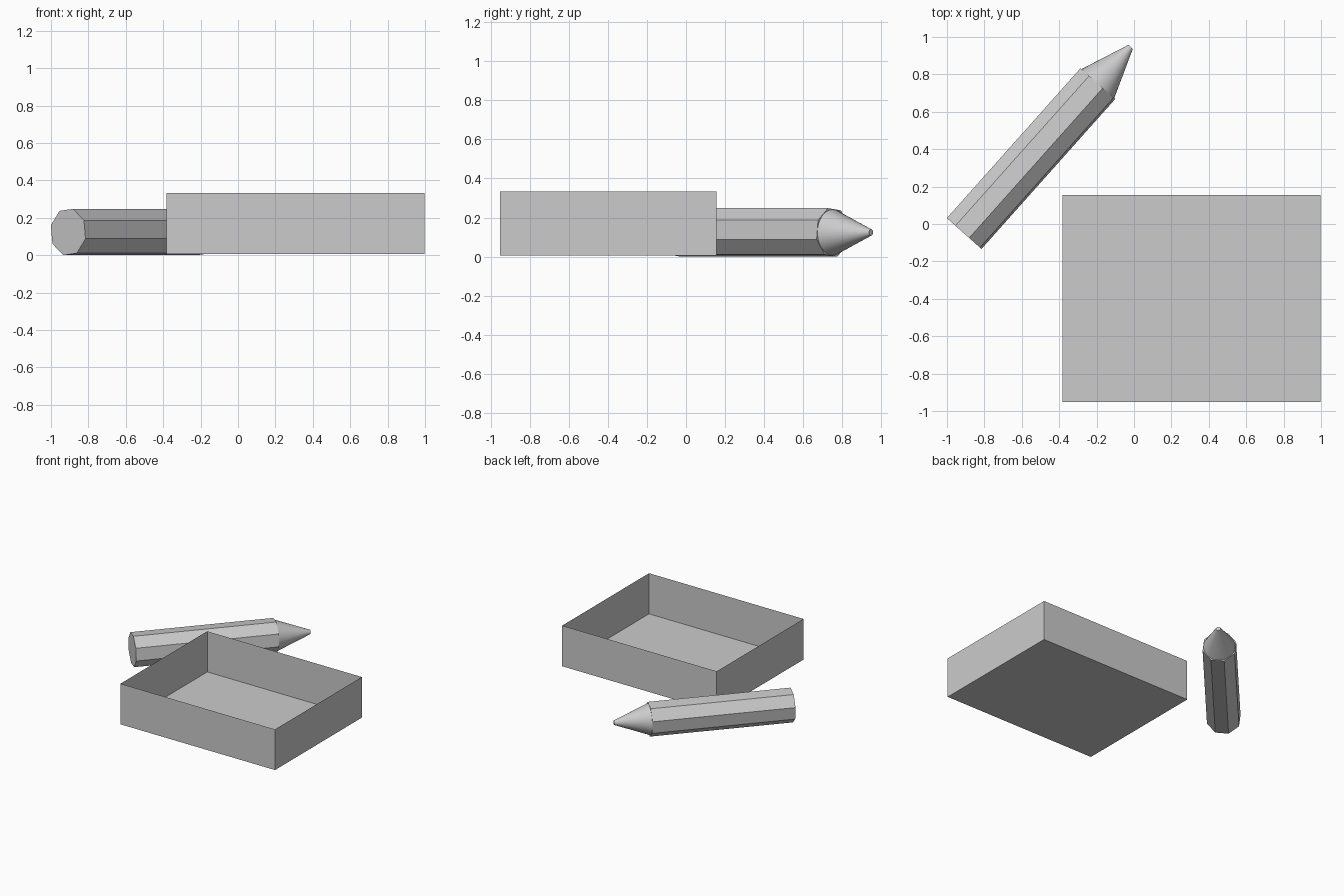
import bpy
import bmesh
from math import radians
from mathutils import Matrix, Vector

cube = bpy.data.objects.get("Cube")
if cube:
    bpy.data.objects.remove(cube, do_unlink=True)

# Single plain grey material
grey = bpy.data.materials.new("plain grey")
grey.use_nodes = True
color = (0.6, 0.6, 0.6, 1)
grey.diffuse_color = color
bsdf = next(n for n in grey.node_tree.nodes if n.type == "BSDF_PRINCIPLED")
bsdf.inputs["Base Color"].default_value = color


def add_object(name, bm):
    mesh = bpy.data.meshes.new(name)
    bm.to_mesh(mesh)
    bm.free()
    mesh.materials.append(grey)
    obj = bpy.data.objects.new(name, mesh)
    bpy.context.collection.objects.link(obj)
    return obj


# Open tray: a thin-walled box without a lid
low, high = Vector((-0.383, -0.952, 0.006)), Vector((0.997, 0.155, 0.334))
bm = bmesh.new()
bmesh.ops.create_cube(bm, size=1)
bmesh.ops.scale(bm, vec=high - low, verts=bm.verts)
bmesh.ops.translate(bm, vec=(low + high) / 2, verts=bm.verts)
bm.normal_update()
lid = [f for f in bm.faces if f.normal.z > 0.9]
bmesh.ops.delete(bm, geom=lid, context="FACES_ONLY")
add_object("tray", bm)

# Pencil frame: local x points up, local z runs from butt to tip
butt = Vector((-0.908, -0.051, 0.124))
axis = Vector((0.89, 0.998, 0)).normalized()
up = Vector((0, 0, 1))
frame = Matrix((up, axis.cross(up), axis)).transposed().to_4x4()
frame.translation = butt


def add_taper(name, sides, r1, r2, start, end, turn=0):
    bm = bmesh.new()
    place = (frame @ Matrix.Translation((0, 0, (start + end) / 2))
             @ Matrix.Rotation(radians(turn), 4, "Z"))
    bmesh.ops.create_cone(bm, cap_ends=True, segments=sides, radius1=r1,
                          radius2=r2, depth=end - start, matrix=place)
    return add_object(name, bm)


# Eight-sided barrel and smooth blunt cone
body_length, full_length = 1.074, 1.337
add_taper("pencil_barrel", 8, 0.129, 0.129, 0, body_length, 16)
tip = add_taper("pencil_tip", 32, 0.117, 0.016, body_length, full_length)

bpy.ops.object.select_all(action="DESELECT")
tip.select_set(True)
bpy.context.view_layer.objects.active = tip
bpy.ops.object.shade_smooth_by_angle(angle=radians(30))
